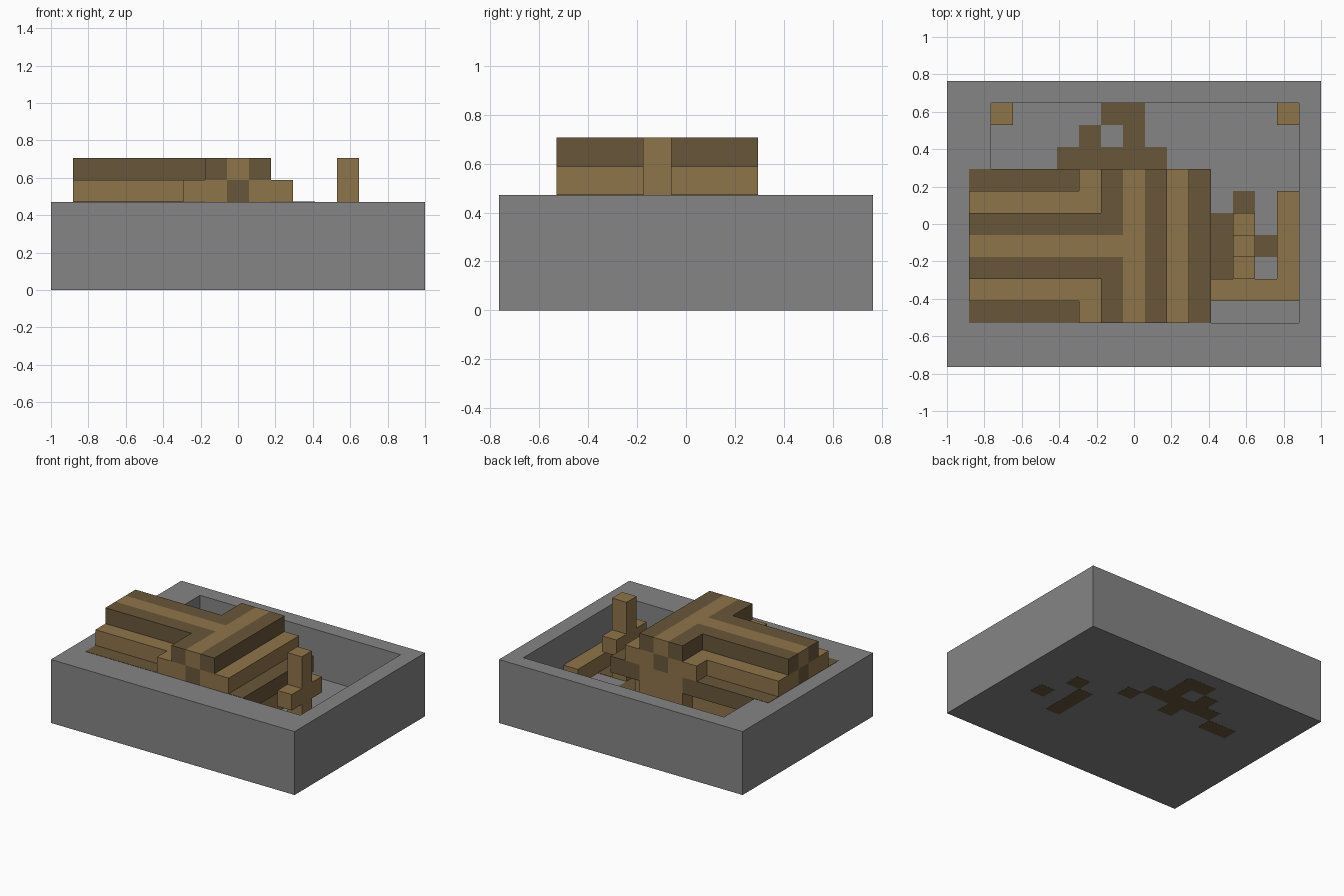
import bpy
import bmesh
from mathutils import Vector

cube = bpy.data.objects.get("Cube")
if cube:
    bpy.data.objects.remove(cube, do_unlink=True)

U = 2 / 17                      # size of one block
NX, NY = 17, 13
LIFT = 0.002                    # keeps inlaid tiles clear of the stone


def material(name, rgb):
    m = bpy.data.materials.new(name)
    m.use_nodes = True
    m.diffuse_color = (*rgb, 1)
    bsdf = m.node_tree.nodes["Principled BSDF"]
    bsdf.inputs["Base Color"].default_value = (*rgb, 1)
    bsdf.inputs["Roughness"].default_value = 0.9
    return m


STONE = material("grey stone", (0.235, 0.235, 0.235))
PLANK = material("light wood", (0.275, 0.178, 0.067))
LOG = material("dark wood", (0.141, 0.093, 0.042))


def point(i, j, k):
    return Vector(((i - NX / 2) * U, (j - NY / 2) * U, k * U))


def finish(name, bm, mat):
    bmesh.ops.recalc_face_normals(bm, faces=bm.faces)
    mesh = bpy.data.meshes.new(name)
    bm.to_mesh(mesh)
    bm.free()
    mesh.materials.append(mat)
    ob = bpy.data.objects.new(name, mesh)
    bpy.context.collection.objects.link(ob)
    return ob


def blocks(name, mat, *ranges, lift=0.0, drop=0.0):
    """Boxes given as inclusive block ranges (i0, i1, j0, j1, k0, k1)."""
    bm = bmesh.new()
    for i0, i1, j0, j1, k0, k1 in ranges:
        lo = point(i0, j0, k0) - Vector((0, 0, drop))
        hi = point(i1 + 1, j1 + 1, k1 + 1) + Vector((0, 0, lift))
        made = bmesh.ops.create_cube(bm, size=1)["verts"]
        bmesh.ops.scale(bm, vec=hi - lo, verts=made)
        bmesh.ops.translate(bm, vec=(lo + hi) / 2, verts=made)
    return finish(name, bm, mat)


# Stone tray: rings from the underside up, over the rim and down to the pit floor
bm = bmesh.new()
rings = []
for i0, i1, j0, j1, k in ((0, NX, 0, NY, 0), (0, NX, 0, NY, 4),
                          (2, 16, 2, 12, 4), (2, 16, 2, 12, 1)):
    corners = ((i0, j0), (i1, j0), (i1, j1), (i0, j1))
    rings.append([bm.verts.new(point(i, j, k)) for i, j in corners])
for a, b in zip(rings, rings[1:]):
    for n in range(4):
        m = (n + 1) % 4
        bm.faces.new((a[n], a[m], b[m], b[n]))
bm.faces.new(rings[0])
bm.faces.new(rings[-1])
finish("stone_tray", bm, STONE)

# Dark tiles set through the pit floor
tiles = [(5, 9, 9), (6, 6, 10), (8, 8, 10), (7, 8, 11), (3, 4, 8), (7, 7, 8),
         (10, 10, 8), (12, 12, 4), (12, 12, 5), (12, 12, 6), (13, 13, 7), (14, 14, 5)]
blocks("floor_tiles", LOG, *[(a, b, j, j, 0, 0) for a, b, j in tiles],
       lift=LIFT, drop=LIFT / 2)

# House walls
blocks("house_walls", PLANK, (2, 10, 3, 7, 1, 2), (7, 9, 2, 8, 1, 3))

# Roof, lowest course
blocks("roof_eaves", LOG, (1, 5, 2, 8, 3, 3), (6, 6, 2, 8, 3, 3),
       (10, 11, 2, 8, 3, 3), lift=LIFT)

# Roof, middle course with dark beams below the ridges
blocks("roof_middle", PLANK, (1, 5, 3, 4, 4, 4), (1, 5, 6, 7, 4, 4),
       (6, 7, 2, 8, 4, 4), (9, 10, 2, 8, 4, 4))
blocks("ridge_beams", LOG, (1, 5, 5, 5, 4, 4), (8, 8, 2, 8, 4, 4))

# Roof, top course
blocks("roof_top", LOG, (1, 6, 4, 4, 5, 5), (1, 6, 6, 6, 5, 5),
       (7, 7, 2, 4, 5, 5), (7, 7, 6, 8, 5, 5), (9, 9, 2, 8, 5, 5))
blocks("roof_ridge", PLANK, (1, 7, 5, 5, 5, 5), (8, 8, 2, 8, 5, 5))

# Post with two side arms
blocks("post", PLANK, (13, 13, 5, 5, 1, 5))
blocks("post_arms", PLANK, (13, 13, 4, 4, 3, 3), (13, 13, 6, 6, 3, 3))

# Low walls and corner blocks in the pit
blocks("low_wall", PLANK, (15, 15, 4, 7, 1, 1), (12, 15, 3, 3, 1, 1))
blocks("corner_blocks", PLANK, (2, 2, 11, 11, 1, 1), (15, 15, 11, 11, 1, 1))
